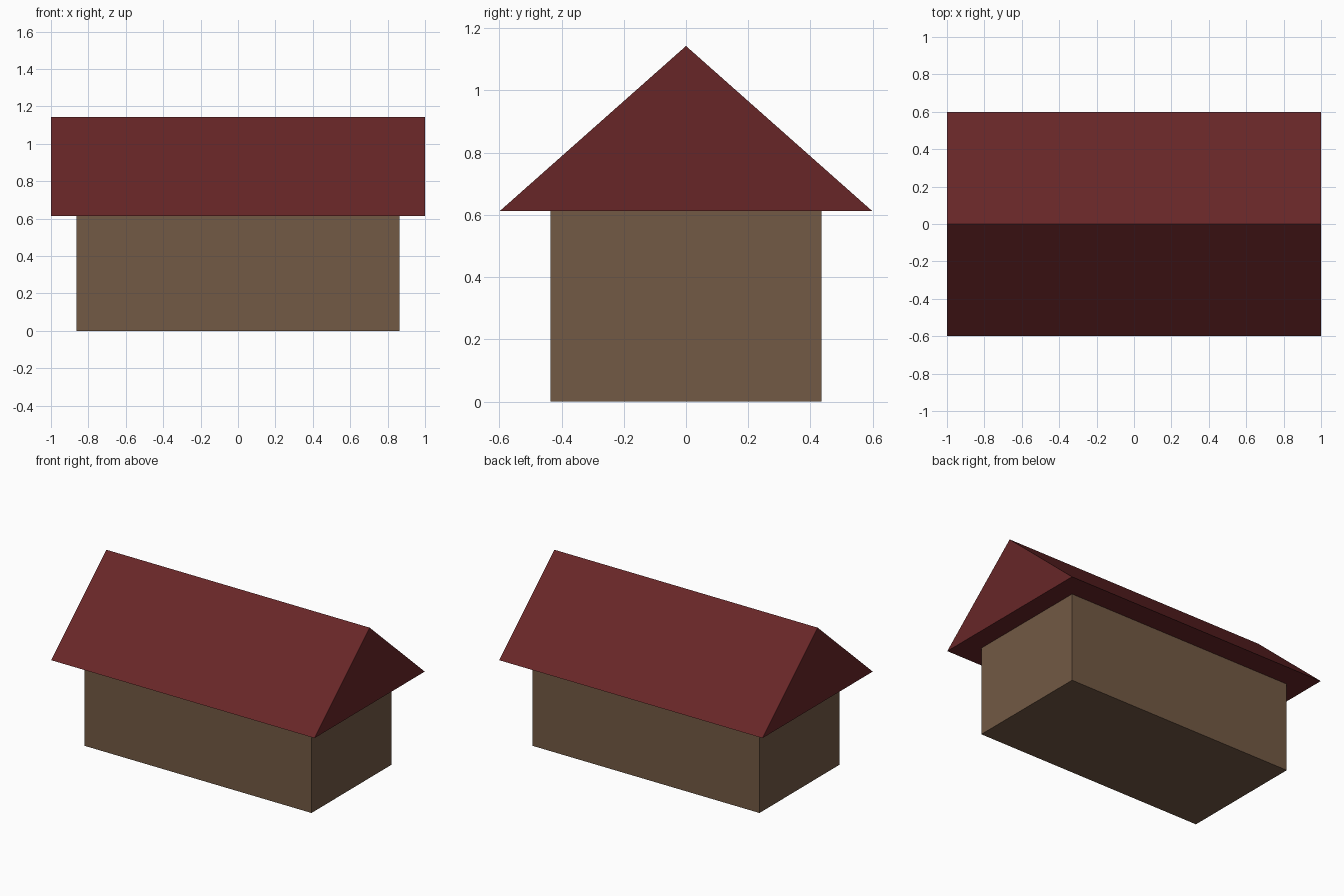
import bpy

if "Cube" in bpy.data.objects:
    bpy.data.objects.remove(bpy.data.objects["Cube"])


def material(name, rgb):
    m = bpy.data.materials.new(name)
    m.diffuse_color = (*rgb, 1.0)
    m.use_nodes = True
    m.node_tree.nodes["Principled BSDF"].inputs["Base Color"].default_value = m.diffuse_color
    return m


def extrude_profile(name, profile, half_length, mat):
    """Sweep a closed (y, z) profile along x from -half_length to +half_length."""
    n = len(profile)
    verts = [(x, y, z) for x in (-half_length, half_length) for y, z in profile]
    faces = [tuple(reversed(range(n))), tuple(range(n, 2 * n))]
    faces += [(i, (i + 1) % n, (i + 1) % n + n, i + n) for i in range(n)]
    mesh = bpy.data.meshes.new(name)
    mesh.from_pydata(verts, [], faces)
    mesh.materials.append(mat)
    obj = bpy.data.objects.new(name, mesh)
    bpy.context.collection.objects.link(obj)
    return obj


WALL_X, WALL_Y = 0.863, 0.435
ROOF_X, ROOF_Y = 1.0, 0.598
EAVE, RIDGE = 0.613, 1.143

# Rectangular house body
extrude_profile("walls",
                [(-WALL_Y, 0), (WALL_Y, 0), (WALL_Y, EAVE), (-WALL_Y, EAVE)],
                WALL_X, material("brown wall", (0.17, 0.10, 0.058)))

# Closed gable roof with flat underside
extrude_profile("roof",
                [(-ROOF_Y, EAVE), (ROOF_Y, EAVE), (0, RIDGE)],
                ROOF_X, material("dark red roof", (0.137, 0.0195, 0.0205)))
